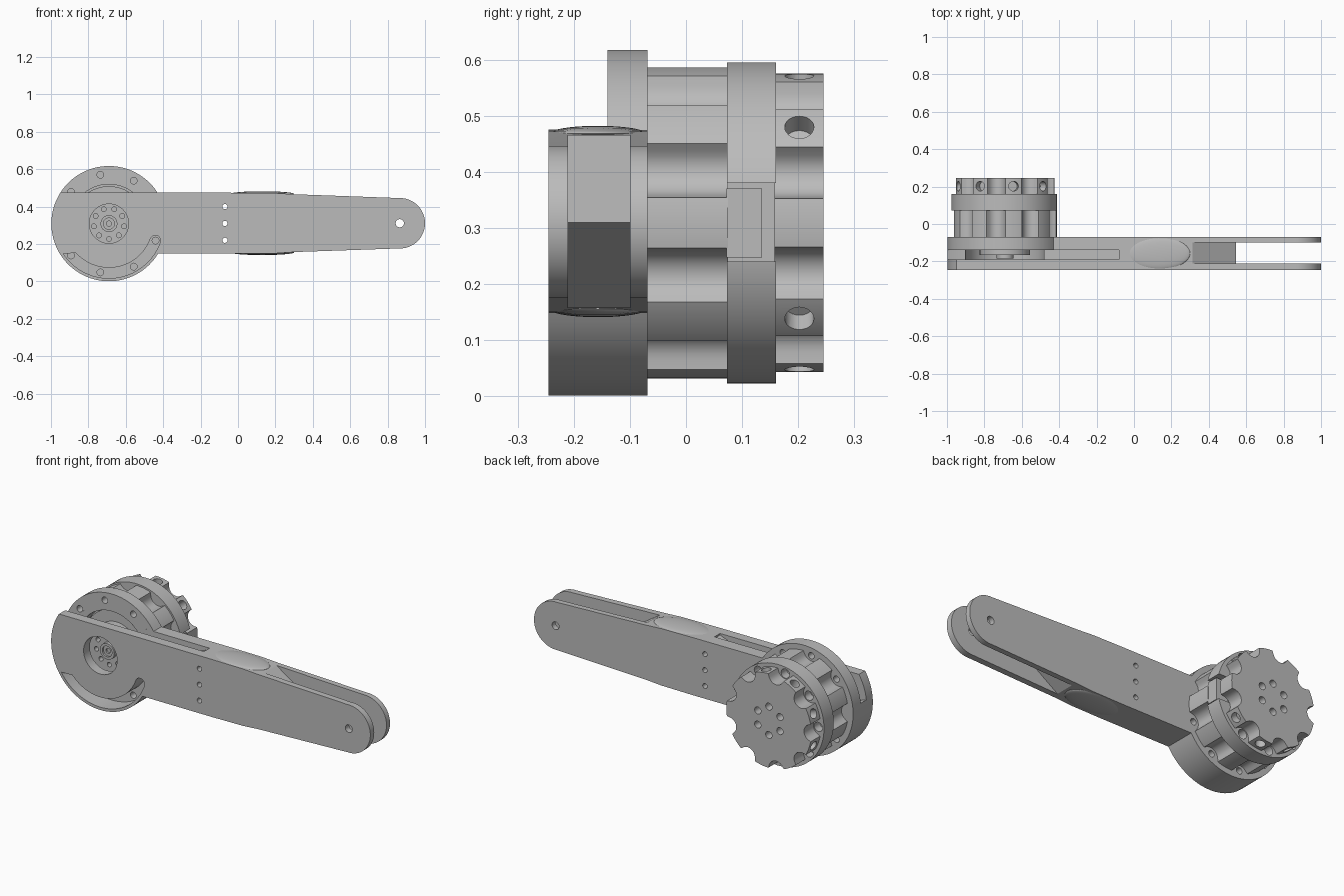
import bpy, bmesh, math
from math import sin, cos, radians, pi
from mathutils import Matrix, Vector

if "Cube" in bpy.data.objects:
    bpy.data.objects.remove(bpy.data.objects["Cube"])

grey = bpy.data.materials.new("machined grey")
grey.use_nodes = True
grey.diffuse_color = (0.5, 0.5, 0.5, 1)
grey.node_tree.nodes["Principled BSDF"].inputs["Base Color"].default_value = (0.5, 0.5, 0.5, 1)

CX, CZ = -0.69, 0.309          # motor axis
STEP = 40                      # angular pitch of the nine lobes
LOBES = [k * STEP for k in range(9)]
BOLTS = [a + STEP / 2 for a in LOBES]


def finish(name, bm):
    bmesh.ops.recalc_face_normals(bm, faces=bm.faces)
    me = bpy.data.meshes.new(name)
    bm.to_mesh(me)
    bm.free()
    me.materials.append(grey)
    ob = bpy.data.objects.new(name, me)
    bpy.context.collection.objects.link(ob)
    return ob


def prism(name, loops, y0, y1):
    """Extrude one or more (x, z) outlines from y0 to y1."""
    bm = bmesh.new()
    for pts in loops:
        a = [bm.verts.new((x, y0, z)) for x, z in pts]
        b = [bm.verts.new((x, y1, z)) for x, z in pts]
        bm.faces.new(a)
        bm.faces.new(b)
        for i in range(len(pts)):
            j = (i + 1) % len(pts)
            bm.faces.new((a[i], a[j], b[j], b[i]))
    return finish(name, bm)


def arc(r, a0, a1, n, x=CX, z=CZ):
    return [(x + r * cos(radians(a0 + (a1 - a0) * i / n)),
             z + r * sin(radians(a0 + (a1 - a0) * i / n))) for i in range(n + 1)]


def circle(r, n=72, x=CX, z=CZ):
    return arc(r, 0, 360, n, x, z)[:-1]


def hole_ring(r, angles, size):
    """Small circles spaced around the motor axis."""
    return [circle(size, 20, CX + r * cos(radians(a)), CZ + r * sin(radians(a))) for a in angles]


def box(x0, x1, z0, z1):
    return [(x0, z0), (x1, z0), (x1, z1), (x0, z1)]


def scalloped(radius, centre, bite):
    """Round outline with a circular bite at each bolt position."""
    pts = []
    for i in range(270):
        a = 2 * pi * i / 270
        d = (math.degrees(a) % STEP) - STEP / 2
        off = centre * sin(radians(d))
        r = radius
        if abs(off) < bite:
            r = min(r, centre * cos(radians(d)) - math.sqrt(bite * bite - off * off))
        pts.append((CX + r * cos(a), CZ + r * sin(a)))
    return pts


def cut(ob, cutter):
    mod = ob.modifiers.new("cut", 'BOOLEAN')
    mod.operation = 'DIFFERENCE'
    mod.solver = 'EXACT'
    mod.object = cutter
    bpy.context.view_layer.objects.active = ob
    bpy.ops.object.modifier_apply(modifier=mod.name)
    bpy.data.objects.remove(cutter)


def carve(ob, loops, y0, y1):
    cut(ob, prism("cutter", loops, y0, y1))


# Arm and round housing as one tapered solid
outline = arc(0.308, 32.6, 328.7, 80)
outline += [(0.0, 0.148), (0.2, 0.15), (0.3, 0.157)]
outline += arc(0.135, -93, 93, 32, 0.865, 0.311)
outline += [(0.3, 0.466), (0.2, 0.472), (0.0, 0.474)]
arm = prism("arm", [outline], -0.245, -0.069)

# Upper flange step, rotor cavity, front opening
carve(arm, [box(-1.1, -0.425, 0.475, 0.7)], -0.3, -0.14)
carve(arm, [circle(0.21)], -0.19, -0.05)
carve(arm, [circle(0.105, 48)], -0.3, -0.17)

# Cable channel opening along the top edge
carve(arm, [[(-1.1, 0.38), (-0.9, 0.31), (-0.5, 0.31), (-0.08, 0.465),
             (-0.08, 0.6), (-1.1, 0.6)]], -0.19, -0.1401)

# Crescent recess in the lower front, with its bolt holes
crescent = arc(0.292, 213, 335, 48) + arc(0.028, 335, 515, 10,
    CX + 0.264 * cos(radians(340)), CZ + 0.264 * sin(radians(340))) + arc(0.236, 335, 222, 44)
carve(arm, [crescent], -0.3, -0.14)
carve(arm, hole_ring(0.265, [a for a in BOLTS if a not in (20, 180)], 0.018), -0.16, -0.05)

# Fork slot with pointed end, cross holes and tip hole
carve(arm, [[(0.545, 0.31), (0.245, 0.51), (1.1, 0.51), (1.1, 0.11), (0.245, 0.11)]], -0.21, -0.1)
carve(arm, [circle(0.014, 20, -0.07, z) for z in (0.22, 0.31, 0.40)]
      + [circle(0.022, 24, 0.865, 0.311)], -0.3, 0)

# Gentle crowns on the arm edges
for name, z in (("upper_crown", 0.468), ("lower_crown", 0.155)):
    bm = bmesh.new()
    bmesh.ops.create_uvsphere(bm, u_segments=40, v_segments=20, radius=1)
    bmesh.ops.transform(bm, verts=bm.verts, matrix=Matrix.Translation((0.13, -0.157, z))
                        @ Matrix.Diagonal((0.17, 0.086, 0.014, 1)))
    finish(name, bm)

# Rotor and drilled hub inside the housing
prism("rotor", [circle(0.2)], -0.1, -0.06)
hub = prism("hub", [circle(0.135)], -0.165, -0.09)
carve(hub, hole_ring(0.082, [a + 30 for a in LOBES], 0.013), -0.2, -0.13)
boss = prism("hub_boss", [circle(0.045, 36)], -0.185, -0.16)
carve(boss, [circle(0.03, 30)], -0.2, -0.175)
carve(boss, [circle(0.014, 20)], -0.18, -0.165)

# Fluted motor body
prism("motor_body", [scalloped(0.277, 0.285, 0.05)], -0.07, 0.075)

# Rear collar with connector notch and bolt pockets
collar = prism("rear_collar", [circle(0.286, 90)], 0.073, 0.16)
carve(collar, [box(CX + 0.2, CX + 0.4, 0.24, 0.38)], 0.0, 0.3)
carve(collar, hole_ring(0.25, [a for a in BOLTS if a not in (20, 340)], 0.026), 0.11, 0.2)
prism("connector", [box(CX + 0.15, CX + 0.273, 0.247, 0.37)], 0.072, 0.135)

# Lobed output wheel with radial sockets and face holes
wheel = prism("output_wheel", [scalloped(0.266, 0.266, 0.046)], 0.158, 0.245)
bm = bmesh.new()
for a in LOBES[1:]:
    out = Vector((cos(radians(a)), 0, sin(radians(a))))
    turn = out.to_track_quat('Z', 'Y').to_matrix().to_4x4()
    place = Matrix.Translation(Vector((CX, 0.202, CZ)) + out * 0.255)
    bmesh.ops.create_cone(bm, cap_ends=True, segments=24, radius1=0.026, radius2=0.026,
                          depth=0.06, matrix=place @ turn)
cut(wheel, finish("cutter", bm))
carve(wheel, hole_ring(0.08, [30 + 60 * k for k in range(6)], 0.02), 0.2, 0.3)

# Soft shading with crisp edges
bpy.ops.object.select_all(action='DESELECT')
for ob in bpy.context.collection.objects:
    if ob.type == 'MESH' and grey.name in ob.data.materials:
        ob.select_set(True)
        bpy.context.view_layer.objects.active = ob
bpy.ops.object.shade_smooth_by_angle(angle=radians(30))
